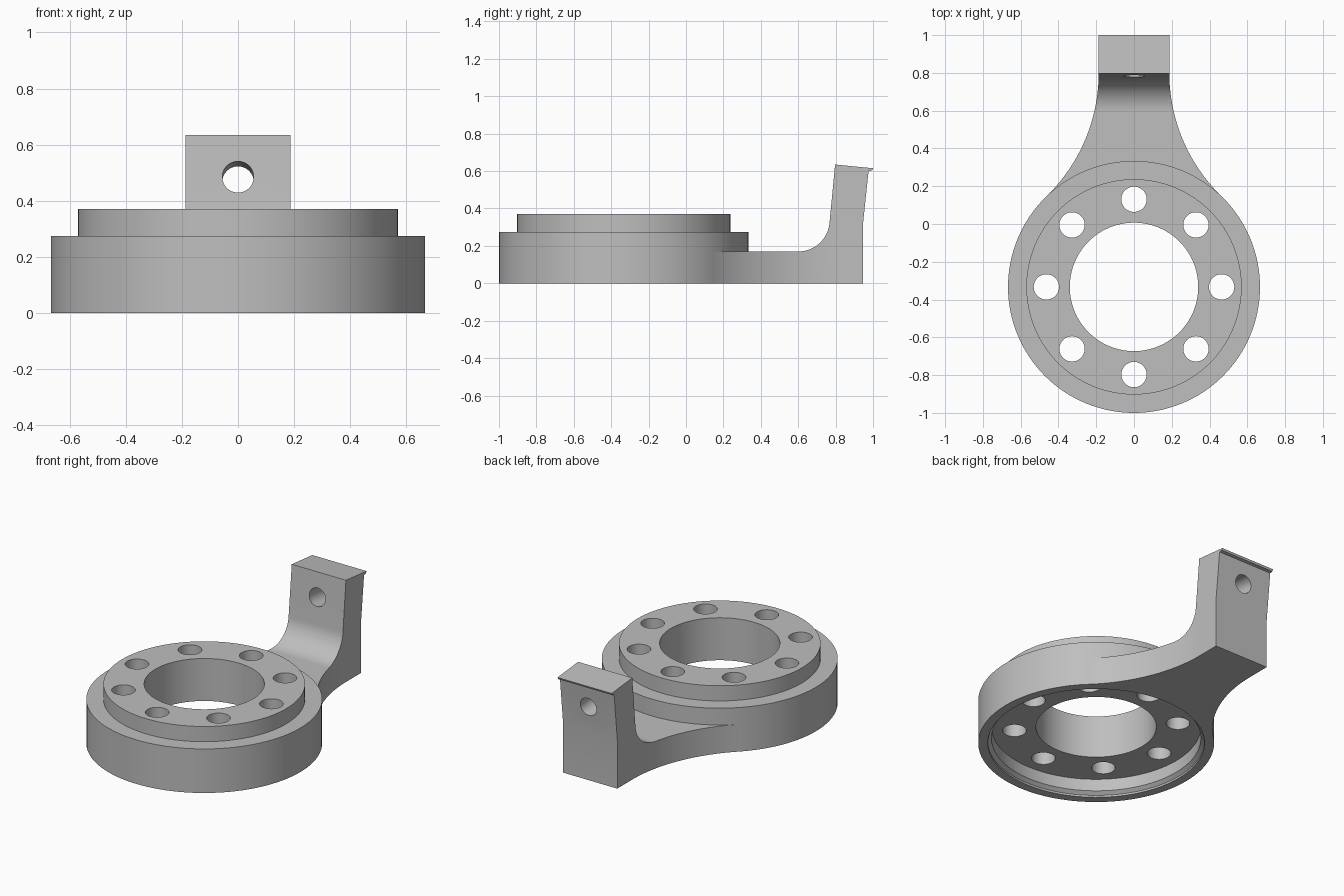
import bpy, bmesh
from math import sin, cos, pi, atan2, radians
from mathutils import Vector, Matrix

cube = bpy.data.objects.get("Cube")
if cube:
    bpy.data.objects.remove(cube, do_unlink=True)

grey = bpy.data.materials.new("plain grey")
grey.use_nodes = True
GREY = (0.52, 0.52, 0.52, 1)
grey.diffuse_color = GREY
grey.node_tree.nodes["Principled BSDF"].inputs["Base Color"].default_value = GREY

CENTER_Y = -0.333
RADIUS = 0.667
HALF = 0.187          # half width of the upright tab


def finish(name, bm):
    bmesh.ops.recalc_face_normals(bm, faces=bm.faces)
    mesh = bpy.data.meshes.new(name)
    bm.to_mesh(mesh)
    bm.free()
    mesh.materials.append(grey)
    obj = bpy.data.objects.new(name, mesh)
    bpy.context.collection.objects.link(obj)
    return obj


def prism(name, points, offset):
    """Extrude a closed outline of 3D points along offset."""
    bm = bmesh.new()
    face = bm.faces.new([bm.verts.new(p) for p in points])
    new = bmesh.ops.extrude_face_region(bm, geom=[face])["geom"]
    bmesh.ops.translate(bm, vec=offset, verts=[v for v in new if isinstance(v, bmesh.types.BMVert)])
    return finish(name, bm)


def lathe(name, profile, x=0, y=CENTER_Y, segments=128):
    """Stack of circles (radius, z), capped at both ends."""
    bm = bmesh.new()
    rings = [[bm.verts.new((x + r * cos(2 * pi * i / segments),
                            y + r * sin(2 * pi * i / segments), z))
              for i in range(segments)] for r, z in profile]
    for low, high in zip(rings, rings[1:]):
        for i in range(segments):
            j = (i + 1) % segments
            bm.faces.new((low[i], low[j], high[j], high[i]))
    bm.faces.new(rings[0])
    bm.faces.new(rings[-1])
    return finish(name, bm)


def combine(target, tool, operation):
    """Apply an exact boolean and discard the tool."""
    tool.hide_render = True
    bpy.context.view_layer.objects.active = target
    mod = target.modifiers.new(operation, "BOOLEAN")
    mod.operation, mod.solver, mod.object = operation, "EXACT", tool
    bpy.ops.object.modifier_apply(modifier=mod.name)
    bpy.data.objects.remove(tool, do_unlink=True)


# Stepped flange
body = lathe("flange_with_arm", [(RADIUS, 0), (RADIUS, 0.275), (0.57, 0.275), (0.57, 0.37)])

# Arm side profile: flat foot, fillet, tilted tab with a thin lip
fillet = [(0.6 + 0.168 * sin(a), 0.338 - 0.168 * cos(a))
          for a in (radians(84) * i / 20 for i in range(21))]
side = [(-0.1, 0.17)] + fillet + [
    (0.797, 0.635), (1.0, 0.615), (0.995, 0.603), (0.976, 0.6),
    (0.945, 0.305), (0.945, 0), (-0.1, 0)]
arm = prism("arm", [(-0.8, y, z) for y, z in side], (1.6, 0, 0))

# Arm plan: flared sides tangent to the flange
flare_y = 0.8
dy = flare_y - CENTER_Y
flare_r = (HALF ** 2 + dy ** 2 - RADIUS ** 2) / (2 * (RADIUS - HALF))
flare_x = HALF + flare_r
sweep = atan2(dy, flare_x)
right = [(flare_x - flare_r * cos(sweep * i / 32), flare_y - flare_r * sin(sweep * i / 32))
         for i in range(33)]
plan = [(0, -0.05)] + right[::-1] + [(HALF, 1.1), (-HALF, 1.1)] + [(-x, y) for x, y in right]
combine(arm, prism("arm_plan", [(x, y, -0.2) for x, y in plan], (0, 0, 1.2)), "INTERSECT")

# Tilted hole through the tab
pin = lathe("tab_hole", [(0.056, -0.3), (0.056, 0.3)], y=0, segments=48)
axis = Vector((0, 1, -0.1))
pin.data.transform(Matrix.Translation((0, 0.78, 0.485)) @ axis.to_track_quat("Z", "X").to_matrix().to_4x4())
combine(arm, pin, "DIFFERENCE")
combine(body, arm, "UNION")

# Underside recess with chamfered mouth, central bore and bolt circle
combine(body, lathe("recess", [(0.613, -0.1), (0.613, 0.012), (0.592, 0.03), (0.592, 0.105)]), "DIFFERENCE")
combine(body, lathe("bore", [(0.34, -0.2), (0.34, 0.6)]), "DIFFERENCE")
for i in range(8):
    a = i * pi / 4
    combine(body, lathe("bolt_hole", [(0.067, -0.2), (0.067, 0.6)],
                        0.464 * cos(a), CENTER_Y + 0.464 * sin(a), 48), "DIFFERENCE")

bpy.ops.object.select_all(action="DESELECT")
body.select_set(True)
bpy.context.view_layer.objects.active = body
bpy.ops.object.shade_smooth_by_angle(angle=radians(25))
